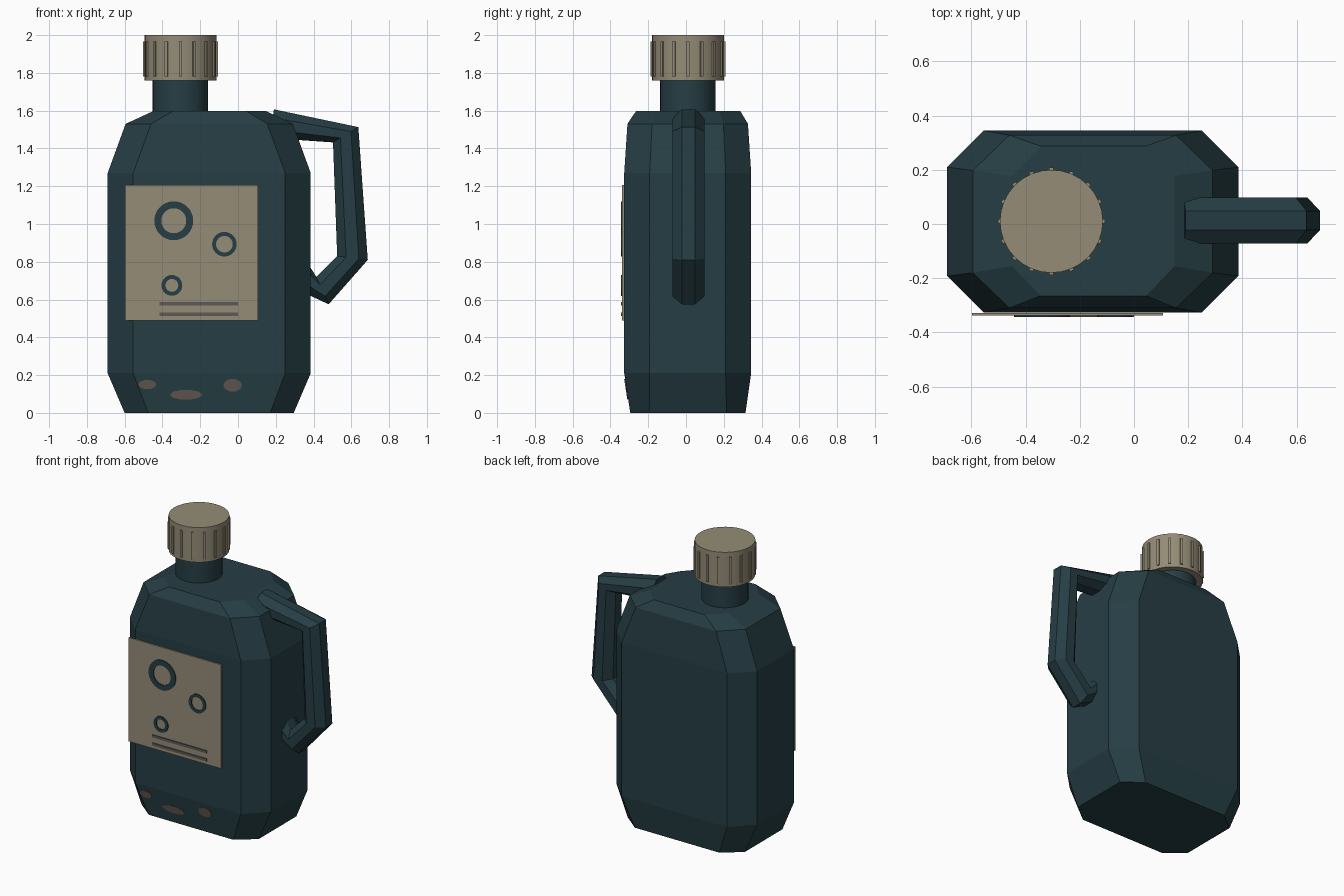
import bpy, bmesh, math
from mathutils import Matrix, Vector

if "Cube" in bpy.data.objects:
    bpy.data.objects.remove(bpy.data.objects["Cube"])


def material(name, rgb):
    m = bpy.data.materials.new(name)
    m.diffuse_color = (*rgb, 1)
    m.use_nodes = True
    m.node_tree.nodes["Principled BSDF"].inputs["Base Color"].default_value = m.diffuse_color
    return m


TEAL = material("dark teal plastic", (0.0190, 0.0480, 0.0580))
TAN = material("khaki tan", (0.298, 0.263, 0.184))
GREY = material("print grey", (0.107, 0.098, 0.093))
BROWN = material("dirt brown", (0.127, 0.098, 0.087))
YC = 0.01  # centre line of bottle in y


def finish(name, bm, mat, smooth=False):
    bmesh.ops.recalc_face_normals(bm, faces=bm.faces)
    me = bpy.data.meshes.new(name)
    bm.to_mesh(me)
    bm.free()
    me.materials.append(mat)
    ob = bpy.data.objects.new(name, me)
    bpy.context.collection.objects.link(ob)
    if smooth:
        bpy.context.view_layer.objects.active = ob
        ob.select_set(True)
        bpy.ops.object.shade_smooth_by_angle(angle=math.radians(35))
        ob.select_set(False)
    return ob


def loft(name, rings, mat, closed=False, smooth=False):
    """Skin successive rings; closed joins last to first, otherwise ends are capped."""
    bm = bmesh.new()
    vs = [[bm.verts.new(p) for p in r] for r in rings]
    n = len(vs[0])
    pairs = list(zip(vs, vs[1:])) + ([(vs[-1], vs[0])] if closed else [])
    for a, b in pairs:
        for i in range(n):
            j = (i + 1) % n
            bm.faces.new((a[i], a[j], b[j], b[i]))
    if not closed:
        bm.faces.new(vs[0])
        bm.faces.new(vs[-1])
    return finish(name, bm, mat, smooth)


def add_box(bm, x0, x1, y0, y1, z0, z1, turn=Matrix()):
    m = Matrix.Translation(((x0 + x1) / 2, (y0 + y1) / 2, (z0 + z1) / 2))
    s = Matrix.Diagonal((x1 - x0, y1 - y0, z1 - z0, 1))
    bmesh.ops.create_cube(bm, size=1, matrix=turn @ m @ s)


def chamfered(x0, x1, y0, y1, z, cx, cy):
    return [(x0 + cx, y0, z), (x1 - cx, y0, z), (x1, y0 + cy, z), (x1, y1 - cy, z),
            (x1 - cx, y1, z), (x0 + cx, y1, z), (x0, y1 - cy, z), (x0, y0 + cy, z)]


def circle(cx, cy, r, z, n=32):
    return [(cx + r * math.cos(2 * math.pi * i / n),
             cy + r * math.sin(2 * math.pi * i / n), z) for i in range(n)]


# Faceted bottle body
loft("bottle_body", [
    chamfered(-0.60, 0.295, -0.295, 0.315, 0.0, 0.125, 0.10),
    chamfered(-0.69, 0.385, -0.327, 0.345, 0.21, 0.135, 0.135),
    chamfered(-0.69, 0.385, -0.327, 0.345, 1.27, 0.135, 0.135),
    chamfered(-0.595, 0.29, -0.31, 0.328, 1.53, 0.135, 0.13),
    chamfered(-0.45, 0.15, -0.265, 0.288, 1.597, 0.105, 0.11)], TEAL)

# Neck and screw cap
NX = -0.305
loft("bottle_neck", [circle(NX, YC, 0.147, z) for z in (1.58, 1.77)], TEAL, smooth=True)
loft("screw_cap", [circle(NX, YC, 0.19, z) for z in (1.76, 2.0)], TAN, smooth=True)

# Grip ribs around the cap
bm = bmesh.new()
for i in range(16):
    t = Matrix.Translation((NX, YC, 0)) @ Matrix.Rotation(i * math.pi / 8, 4, 'Z')
    add_box(bm, 0.18, 0.198, -0.008, 0.008, 1.782, 1.967, t)
finish("cap_ribs", bm, TAN)

# Octagonal handle, each section given by its outer and inner edge in x, z
sections = [((0.19, 1.607), (0.17, 1.455)), ((0.637, 1.513), (0.503, 1.432)),
            ((0.687, 0.81), (0.525, 0.83)), ((0.48, 0.575), (0.415, 0.72)),
            ((0.33, 0.645), (0.345, 0.83))]
rings = []
for (ox, oz), (ix, iz) in sections:
    mid = Vector(((ox + ix) / 2, YC + 0.003, (oz + iz) / 2))
    out = Vector(((ox - ix) / 2, 0, (oz - iz) / 2))
    ring = []
    for k in range(8):
        a = math.pi / 8 + k * math.pi / 4
        c = math.cos(math.pi / 8)
        ring.append(mid + out * (math.cos(a) / c)
                    + Vector((0, 0.085 * math.sin(a) / c, 0)))
    rings.append(ring)
loft("handle", rings, TEAL)

# Front label plate
bm = bmesh.new()
add_box(bm, -0.598, 0.107, -0.338, -0.3285, 0.49, 1.207)
finish("label_plate", bm, TAN)

# Printed rings on the label
for i, (x, z, ro, ri) in enumerate([(-0.34, 1.017, 0.103, 0.066),
                                    (-0.072, 0.893, 0.065, 0.044),
                                    (-0.35, 0.675, 0.055, 0.034)]):
    prof = [(ro, -0.344), (ri, -0.344), (ri, -0.337), (ro, -0.337)]
    loft(f"label_ring_{i + 1}", [
        [(x + r * math.cos(k * math.pi / 16), y, z + r * math.sin(k * math.pi / 16))
         for r, y in prof] for k in range(32)], TEAL, closed=True)

# Printed lines on the label
bm = bmesh.new()
for z in (0.522, 0.578):
    add_box(bm, -0.415, 0.0, -0.344, -0.337, z - 0.009, z + 0.009)
finish("label_lines", bm, GREY)

# Dirt spots lying on the sloped lower front
for i, (x, z, rx, rz) in enumerate([(-0.48, 0.15, 0.053, 0.028),
                                    (-0.275, 0.096, 0.086, 0.027),
                                    (-0.028, 0.146, 0.05, 0.034)]):
    def spot(depth):
        pts = []
        for k in range(10):
            a = k * math.pi / 5
            w = 1 - 0.1 * ((k * 3 + i) % 3 == 0)
            pz = z + rz * w * math.sin(a)
            pts.append((x + rx * w * math.cos(a), -0.295 - 0.032 * pz / 0.21 - depth, pz))
        return pts
    loft(f"dirt_spot_{i + 1}", [spot(-0.003), spot(0.005)], BROWN)
